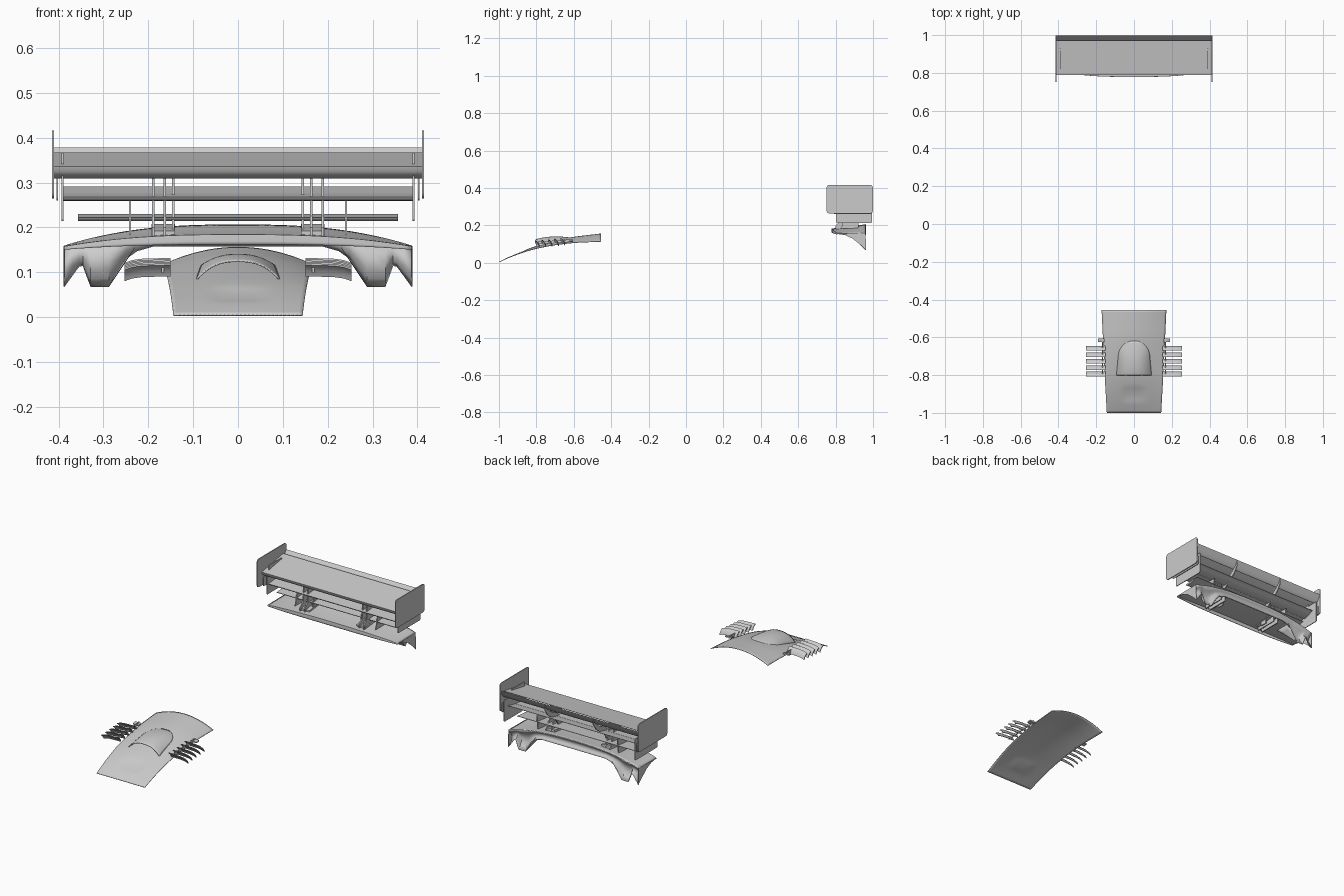
import bpy, bmesh, math

if "Cube" in bpy.data.objects:
    bpy.data.objects.remove(bpy.data.objects["Cube"])


def finish(name, bm, thick=0, angle=35, offset=0):
    bmesh.ops.recalc_face_normals(bm, faces=bm.faces)
    me = bpy.data.meshes.new(name)
    bm.to_mesh(me)
    bm.free()
    ob = bpy.data.objects.new(name, me)
    bpy.context.collection.objects.link(ob)
    bpy.context.view_layer.objects.active = ob
    ob.select_set(True)
    if thick:
        m = ob.modifiers.new("thickness", 'SOLIDIFY')
        m.thickness, m.offset = thick, offset
    bpy.ops.object.shade_smooth_by_angle(angle=math.radians(angle))
    ob.select_set(False)
    return ob


def sheet(name, f, nu, nv, thick):
    """Grid surface from f(u, v), both 0..1."""
    bm = bmesh.new()
    g = [[bm.verts.new(f(i / nu, j / nv)) for i in range(nu + 1)] for j in range(nv + 1)]
    for j in range(nv):
        for i in range(nu):
            bm.faces.new((g[j][i], g[j][i + 1], g[j + 1][i + 1], g[j + 1][i]))
    return finish(name, bm, thick)


def extrude_x(name, prof, x0, x1):
    """Closed (y, z) profile swept between x0 and x1."""
    bm = bmesh.new()
    a = [bm.verts.new((x0, y, z)) for y, z in prof]
    b = [bm.verts.new((x1, y, z)) for y, z in prof]
    n = len(prof)
    bm.faces.new(a)
    bm.faces.new(b[::-1])
    for i in range(n):
        bm.faces.new((a[i], a[(i + 1) % n], b[(i + 1) % n], b[i]))
    return finish(name, bm)


def lerp(pts, t):
    for (a, p), (b, q) in zip(pts, pts[1:]):
        if t <= b:
            return p + (q - p) * max(0, (t - a) / (b - a))
    return pts[-1][1]


def foil(y0, z0, y1, z1, belly, top=0.0, n=12):
    """Inverted aerofoil with a rounded nose and a deep belly."""
    def pt(t, s):
        h = 2.6 * s * math.sqrt(t) * (1 - t)
        return (y0 + (y1 - y0) * t, z0 + (z1 - z0) * t + h)
    ts = [(i / n) ** 1.6 for i in range(n + 1)]
    up = [pt(t, top) for t in ts]
    low = [pt(t, -belly * 0.5) for t in ts]
    low[-1] = (y1, z1 - 0.002)
    return up + low[:0:-1]


def round_rect(y0, y1, z0, z1, r):
    out = []
    for cy, cz, a0 in ((y1 - r, z1 - r, 0), (y0 + r, z1 - r, 90), (y0 + r, z0 + r, 180), (y1 - r, z0 + r, 270)):
        for k in range(5):
            a = math.radians(a0 + k * 22.5)
            out.append((cy + r * math.cos(a), cz + r * math.sin(a)))
    return out


# ---------- Bonnet ----------
EDGE = [(-1, .004), (-.95, .027), (-.9, .046), (-.85, .063), (-.8, .077), (-.7, .096), (-.6, .108), (-.455, .114)]
CROWN = [(-1, 0), (-.9, .005), (-.8, .012), (-.7, .021), (-.6, .03), (-.455, .041)]
WIDE = [(-1, .144), (-.8, .155), (-.455, .171)]


def hood_z(x, y):
    s = x / lerp(WIDE, y)
    e = sum(lerp(EDGE, y + d) for d in (-.03, 0, .03)) / 3 if -.97 < y < -.49 else lerp(EDGE, y)
    dip = .004 * math.exp(-(x / .06) ** 4 - ((y + .9) / .035) ** 4)
    return e + lerp(CROWN, y) * (1 - s * s) - dip


def hood(u, v):
    y = -1 + .545 * v
    x = (2 * u - 1) * lerp(WIDE, y)
    return (x, y, hood_z(x, y))


sheet("bonnet_panel", hood, 32, 44, .003)


# Bonnet scoop, open at the front
def scoop(u, v):
    s = 2 * u - 1
    y = -.803 + .183 * v
    w = .093 * (1 - .18 * v) * (1 if v < .6 else math.sqrt(max(.02, 1 - ((v - .6) / .4) ** 2 * .9)))
    x = s * w
    return (x, y, hood_z(x, y) + .037 * (1 - v ** 1.7) * (1 - abs(s) ** 2.6))


sheet("bonnet_scoop", scoop, 24, 16, .003)

# Wing-top louvres
for s in (-1, 1):
    for k in range(5):
        y = -.795 + .034 * k
        z = .103 + .003 * k
        bm = bmesh.new()
        rings = []
        for x, dz in ((.15, .006), (.215, .004), (.236, .001), (.253, -.005)):
            prof = ((y - .012, z + .011), (y - .003, z + .008), (y + .008, z - .004), (y + .013, z - .017),
                    (y + .010, z - .018), (y + .004, z - .006), (y - .006, z + .003), (y - .012, z + .007))
            rings.append([bm.verts.new((s * x, a, b + dz)) for a, b in prof])
        for p, q in zip(rings, rings[1:]):
            for i in range(8):
                bm.faces.new((p[i], p[(i + 1) % 8], q[(i + 1) % 8], q[i]))
        bm.faces.new(rings[0])
        bm.faces.new(rings[-1][::-1])
        finish("wing_louvre", bm)
    extrude_x("louvre_rail", [(-.80, .098), (-.80, .112), (-.605, .126), (-.605, .112)], s * .165, s * .170)
    extrude_x("louvre_bracket", [(-.625, .112), (-.625, .118), (-.605, .122), (-.605, .115)], s * .155, s * .19)


# ---------- Rear deck ----------
def arch(x, c, e):
    return e + (c - e) * (1 - (abs(x) / .39) ** 2.6)


def deck(u, v):
    x = (2 * u - 1) * .388
    if v < .2:      # turned-down front lip
        return (x, .78 + .03 * (abs(x) / .39) ** 3, arch(x, .162, .150) + (arch(x, .183, .156) - arch(x, .162, .150)) * v / .2)
    t = (v - .2) / .8
    return (x, .78 + .03 * (abs(x) / .39) ** 3 * (1 - t) + .18 * t,
            arch(x, .183, .156) + (arch(x, .205, .157) - arch(x, .183, .156)) * t ** 1.5)


sheet("rear_deck", deck, 40, 15, .003)

# Rear fascia band with pointed corner legs
LOW = [(0, .158), (.19, .158), (.225, .148), (.25, .130), (.288, .068), (.328, .068), (.345, .115), (.355, .113), (.388, .068)]
XS = sorted({round(s * x, 3) for s in (-1, 1) for x in
             (0, .06, .12, .19, .21, .225, .25, .269, .288, .308, .328, .337, .345, .355, .37, .388)})


def fascia(u, v):
    x = XS[round(u * (len(XS) - 1))]
    top, low = arch(x, .205, .157), lerp(LOW, abs(x))
    bow = .03 * math.sin(math.pi * v) * min(1, (top - low) / .1)
    return (x, .96 - bow, top + (low - top) * v)


sheet("rear_fascia", fascia, len(XS) - 1, 6, .003)
for s in (-1, 1):
    extrude_x("rear_corner", [(.81, .154), (.96, .158), (.963, .068), (.93, .098), (.89, .130), (.85, .148)], s * .386, s * .389)
    # inner leg returns running forward under the deck
    sheet("leg_return", lambda u, v: (s * (.23 + .058 * v), .87 + .09 * (u + (1 - u) * v), .155 - .087 * v), 4, 4, .002)

# ---------- Rear wing ----------
extrude_x("main_plane", foil(.788, .336, .972, .367, .072), -.41, .41)
extrude_x("wing_flap", foil(.966, .338, .999, .378, .02), -.41, .41)
extrude_x("middle_plane", foil(.815, .268, .90, .276, .022), -.39, .39)
extrude_x("middle_flap", foil(.895, .274, .965, .291, .016), -.39, .39)
extrude_x("lower_plane", foil(.84, .222, .93, .230, .02), -.357, .357)

for s in (-1, 1):
    extrude_x("end_plate", round_rect(.752, .999, .264, .416, .014), s * .410, s * .415)
    extrude_x("end_plate_spacer", round_rect(.79, .995, .26, .31, .008), s * .401, s * .405)
    extrude_x("lower_end_plate", round_rect(.803, .995, .214, .330, .006), s * .389, s * .393)
    extrude_x("end_plate_tab", round_rect(.82, .93, .325, .366, .004), s * .389, s * .393)
    extrude_x("lower_fin", [(.83, .183), (.85, .262), (.93, .262), (.92, .183)], s * .238, s * .243)
    # Mounting pylons
    for x in (.163, .189):
        extrude_x("wing_pylon", [(.80, .160), (.80, .200), (.825, .225), (.83, .315), (.89, .315), (.89, .25), (.925, .20), (.925, .160)],
                  s * (x - .003), s * (x + .003))
    extrude_x("pylon_foot", [(.81, .175), (.81, .192), (.92, .208), (.92, .19)], s * .14, s * .193)
    # Curved rear arm reaching up to the flap
    arm = [(.85, .160), (.84, .21), (.86, .26), (.90, .295), (.95, .318), (.99, .350), (.998, .378),
           (.999, .345), (.975, .308), (.93, .275), (.895, .245), (.88, .21), (.885, .160)]
    extrude_x("flap_arm", arm, s * .142, s * .147)
